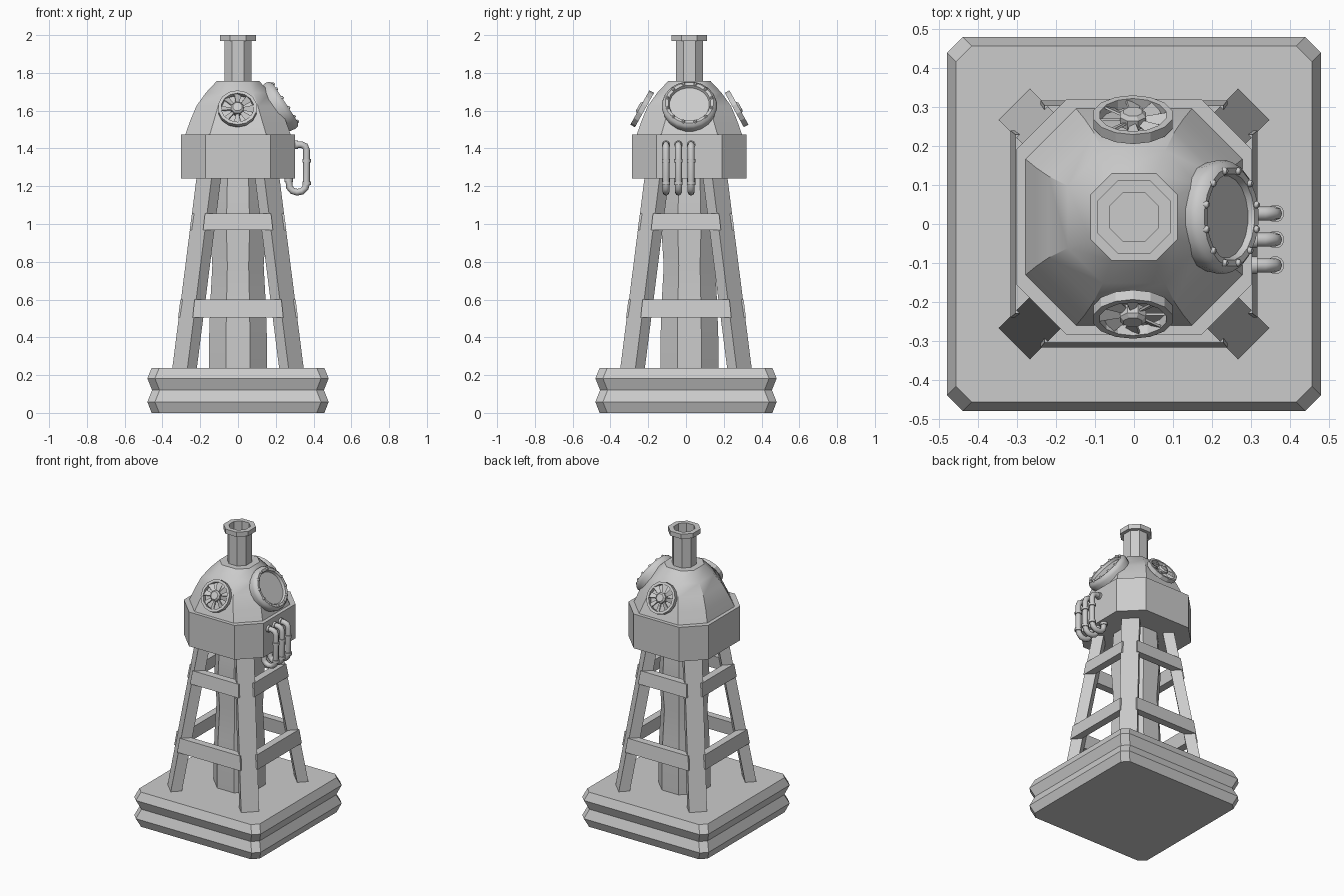
import bpy, bmesh
from math import pi, cos, sin, radians
from mathutils import Vector, Matrix

if "Cube" in bpy.data.objects:
    bpy.data.objects.remove(bpy.data.objects["Cube"])

CY = 0.018  # the tower body sits slightly behind the base centre


def make(name, shells, mats=(Matrix(),), smooth=None):
    """Object from lofted shells (each a list of point rings), repeated for each matrix."""
    bm = bmesh.new()
    for m in mats:
        for rings in shells:
            rows = [[bm.verts.new(m @ Vector(p)) for p in r] for r in rings]
            n = len(rows[0])
            for a, b in zip(rows, rows[1:]):
                for i in range(n):
                    j = (i + 1) % n
                    bm.faces.new((a[i], a[j], b[j], b[i]))
            bm.faces.new(rows[0][::-1])
            bm.faces.new(rows[-1])
    bmesh.ops.recalc_face_normals(bm, faces=bm.faces)
    me = bpy.data.meshes.new(name)
    bm.to_mesh(me)
    bm.free()
    ob = bpy.data.objects.new(name, me)
    bpy.context.collection.objects.link(ob)
    if smooth:
        bpy.ops.object.select_all(action='DESELECT')
        ob.select_set(True)
        bpy.context.view_layer.objects.active = ob
        bpy.ops.object.shade_smooth_by_angle(angle=radians(smooth))
    return ob


def octagon(h, c, z, y=0.0):
    """Square of half-size h with corners cut by c."""
    k = h - c
    return [(px, py + y, z) for px, py in ((h, -k), (h, k), (k, h), (-k, h),
                                           (-h, k), (-h, -k), (-k, -h), (k, -h))]


def circle(r, z, n):
    return [(r * cos(2 * pi * (i + .5) / n), r * sin(2 * pi * (i + .5) / n), z) for i in range(n)]


def rect(x0, x1, y0, y1, z):
    return [(x0, y0, z), (x1, y0, z), (x1, y1, z), (x0, y1, z)]


quarter_turns = [Matrix.Rotation(i * pi / 2, 4, 'Z') for i in range(4)]

# grooved base
make("base", [[octagon(h, 0.04, z) for h, z in
               ((.457, 0), (.48, .058), (.455, .12), (.48, .183), (.457, .238))]])

# wavy central column
make("column", [[octagon(r, r * .586, z, CY) for r, z in
                 ((.153, .23), (.153, .4), (.147, .58), (.136, .78), (.149, .98), (.142, 1.12), (.134, 1.26))]],
     smooth=30)


# four leaning legs, turned 45 degrees to face the corners
def leg_section(a, z, d=0.05):
    b = a - 0.08
    return [(a, b, z), (b, a, z), (b - d, a - d, z), (a - d, b - d, z)]


make("legs", [[leg_section(.348, .235), leg_section(.219, 1.25)]], quarter_turns)

# cross braces between the legs
for name, half, out, z0, z1 in (("lower_braces", .24, .311, .505, .6),
                                ("upper_braces", .185, .25, .967, 1.055)):
    make(name, [[rect(-half, half, -out - .006, -out + .045, z0),
                 rect(-half + .01, half - .01, -out + .006, -out + .055, z1)]], quarter_turns)

# octagonal collar, dome and chimney
make("collar", [[octagon(.303, .13, 1.24, CY), octagon(.303, .13, 1.475, CY)]])
make("dome", [[octagon(h, c, z, CY) for h, c, z in
               ((.28, .13, 1.47), (.252, .125, 1.55), (.22, .115, 1.625),
                (.17, .09, 1.695), (.112, .055, 1.757))]], smooth=35)
make("chimney", [[octagon(h, h * .56, z, CY) for h, z in
                  ((.072, 1.75), (.072, 1.968), (.094, 1.968), (.094, 2.0),
                   (.063, 2.0), (.063, 1.8))]])

# fan vents on the front and back of the dome
for name, side in (("front_vent", -1), ("back_vent", 1)):
    # local z points outward, tilted upward by 29 degrees
    place = (Matrix.Translation((-.003, CY + side * .25, 1.61))
             @ Matrix.Rotation(0 if side < 0 else pi, 4, 'Z')
             @ Matrix.Rotation(radians(61), 4, 'X'))
    rim = [circle(r, z, 14) for r, z in ((.104, -.014), (.104, .014), (.087, .014), (.087, -.014))]
    ob = make(name + "_rim", [rim + [rim[0]]], [place])
    # drop the closing caps so the rim is an open ring
    bm = bmesh.new()
    bm.from_mesh(ob.data)
    bmesh.ops.delete(bm, geom=[f for f in bm.faces if len(f.verts) > 4], context='FACES')
    bmesh.ops.remove_doubles(bm, verts=bm.verts, dist=1e-5)
    bmesh.ops.recalc_face_normals(bm, faces=bm.faces)
    bm.to_mesh(ob.data)
    bm.free()
    make(name + "_hub", [[circle(.036, -.012, 8), circle(.036, .014, 8), circle(.026, .024, 8)]], [place])
    blade = [[(.025, -.008, -.003), (.025, .008, -.003), (.025, .008, .003), (.025, -.008, .003)],
             [(.092, -.021, -.003), (.092, .021, -.003), (.092, .021, .003), (.092, -.021, .003)]]
    make(name + "_blades", [blade],
         [place @ Matrix.Rotation(i * pi / 4, 4, 'Z') @ Matrix.Rotation(radians(28), 4, 'X') for i in range(8)])

# porthole on the right of the dome, with a ring of bolts
port = Matrix.Translation((.232, CY, 1.63)) @ Matrix.Rotation(radians(57), 4, 'Y')
make("porthole", [[circle(r, z, 20) for r, z in
                   ((.14, -.045), (.147, -.008), (.142, .01), (.128, .022), (.112, .02), (.106, .004))]],
     [port], smooth=40)
make("porthole_bolts", [[circle(.01, -.004, 8), circle(.009, .004, 8), circle(.005, .009, 8)]],
     [port @ Matrix.Rotation((i + .5) * pi / 6, 4, 'Z') @ Matrix.Translation((.122, 0, .021)) for i in range(12)],
     smooth=50)

# three bent pipes from the collar's side to its underside
path = [(.295, 1.42), (.335, 1.42), (.355, 1.412), (.363, 1.39), (.363, 1.215), (.356, 1.19),
        (.338, 1.173), (.312, 1.168), (.288, 1.176), (.272, 1.195), (.268, 1.245)]
for i, y in enumerate((-.106, -.04, .027)):
    cu = bpy.data.curves.new("pipe", 'CURVE')
    cu.dimensions = '3D'
    cu.bevel_depth = .018
    cu.bevel_resolution = 2
    cu.use_fill_caps = True
    sp = cu.splines.new('POLY')
    sp.points.add(len(path) - 1)
    for p, (x, z) in zip(sp.points, path):
        p.co = (x, y, z, 1)
    ob = bpy.data.objects.new(f"pipe_{i + 1}", cu)
    bpy.context.collection.objects.link(ob)
    bpy.ops.object.select_all(action='DESELECT')
    ob.select_set(True)
    bpy.context.view_layer.objects.active = ob
    bpy.ops.object.convert(target='MESH')
    bpy.ops.object.shade_smooth_by_angle(angle=radians(50))
    # couplings and wall flanges
    sleeve = [circle(.023, -.009, 12), circle(.023, .009, 12)]
    make(f"pipe_couplings_{i + 1}", [sleeve],
         [Matrix.Translation((.363, y, 1.335)), Matrix.Translation((.363, y, 1.215)),
          Matrix.Translation((.308, y, 1.42)) @ Matrix.Rotation(pi / 2, 4, 'Y'),
          Matrix.Translation((.268, y, 1.232))], smooth=40)
